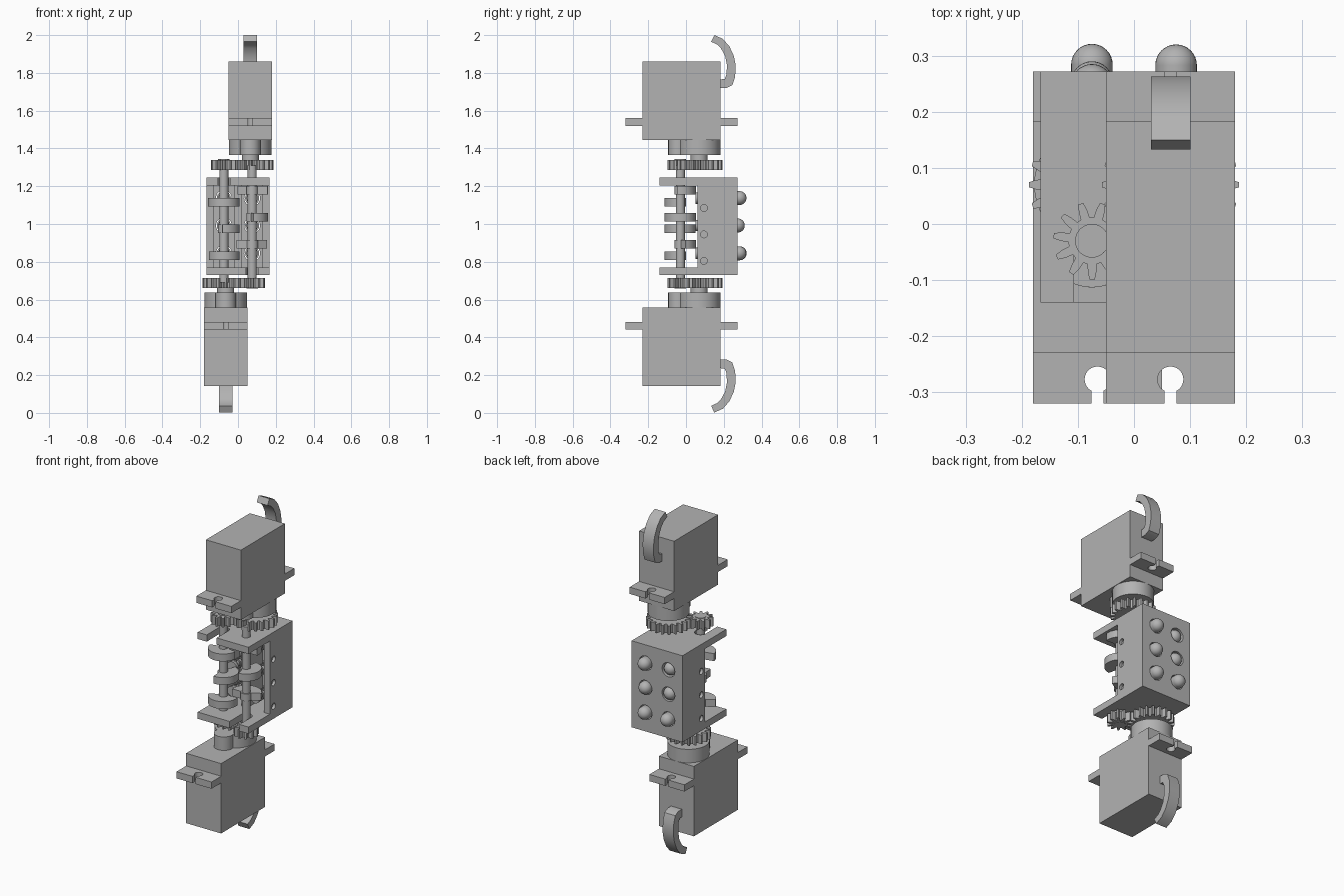
import bpy, bmesh, math
from mathutils import Matrix, Vector

cube = bpy.data.objects.get("Cube")
if cube:
    bpy.data.objects.remove(cube, do_unlink=True)

grey = bpy.data.materials.new("plain_grey")
grey.use_nodes = True
grey.diffuse_color = (0.45, 0.45, 0.45, 1)
grey.node_tree.nodes["Principled BSDF"].inputs["Base Color"].default_value = (0.45, 0.45, 0.45, 1)


def finish(name, mesh):
    mesh.materials.clear()
    mesh.materials.append(grey)
    mesh.shade_smooth()
    mesh.set_sharp_from_angle(angle=math.radians(32))
    ob = bpy.data.objects.new(name, mesh)
    bpy.context.collection.objects.link(ob)
    return ob


def from_bm(name, bm):
    bmesh.ops.recalc_face_normals(bm, faces=bm.faces)
    mesh = bpy.data.meshes.new(name)
    bm.to_mesh(mesh)
    bm.free()
    return finish(name, mesh)


def prism(name, pts, lo, hi, axis="z"):
    """Extrude an outline: (x, y) along z, or (y, z) along x."""
    place = (lambda p, h: (p[0], p[1], h)) if axis == "z" else (lambda p, h: (h, p[0], p[1]))
    bm = bmesh.new()
    face = bm.faces.new([bm.verts.new(place(p, lo)) for p in pts])
    ext = bmesh.ops.extrude_face_region(bm, geom=[face])
    verts = [v for v in ext["geom"] if isinstance(v, bmesh.types.BMVert)]
    bmesh.ops.translate(bm, verts=verts, vec=Vector(place((0, 0), hi - lo)))
    return from_bm(name, bm)


def box(name, x, y, z):
    return prism(name, [(x[0], y[0]), (x[1], y[0]), (x[1], y[1]), (x[0], y[1])], *z)


def arc(cx, cy, r, a0, a1, n=24):
    steps = [math.radians(a0 + (a1 - a0) * i / n) for i in range(n + 1)]
    return [(cx + r * math.cos(a), cy + r * math.sin(a)) for a in steps]


def disc(name, cx, cy, r, lo, hi):
    return prism(name, arc(cx, cy, r, 0, 360, 40)[:-1], lo, hi)


def rod(name, x, z, r, lo, hi, direction="Y"):
    """Cylinder lying along y (at x, z) or along x (at y, z)."""
    bm = bmesh.new()
    bmesh.ops.create_cone(bm, cap_ends=True, segments=32, radius1=r, radius2=r, depth=hi - lo)
    mid = (lo + hi) / 2
    if direction == "Y":
        m = Matrix.Translation((x, mid, z)) @ Matrix.Rotation(math.pi / 2, 4, "X")
    else:
        m = Matrix.Translation((mid, x, z)) @ Matrix.Rotation(math.pi / 2, 4, "Y")
    bm.transform(m)
    return from_bm(name, bm)


def gear(name, cx, cy, root, tip, teeth, lo, hi, phase=0.0):
    pts = []
    pitch = 2 * math.pi / teeth
    for i in range(teeth):
        for frac, r in ((-0.34, root), (-0.24, (root + tip) / 2), (-0.12, tip),
                        (0.12, tip), (0.24, (root + tip) / 2), (0.34, root)):
            a = phase + (i + frac) * pitch
            pts.append((cx + r * math.cos(a), cy + r * math.sin(a)))
    return prism(name, pts, lo, hi)


# Upper drive: servo, gears and hook
SX, SY = 0.065, 0.07        # servo output axis
CX, CY = -0.075, -0.03      # camshaft axis
drive = [box("servo_body", (-0.05, 0.18), (-0.23, 0.183), (1.445, 1.86))]


def flange(name, inner, outer, hole):
    s = 1 if outer > inner else -1
    edge = arc(SX, hole, 0.023, s * 62, s * -242)
    pts = [(-0.05, inner), (-0.05, outer), (SX - 0.011, outer)]
    hole_pts = arc(SX, hole, 0.023, s * 118, s * 422)
    pts += hole_pts + [(SX + 0.011, outer), (0.18, outer), (0.18, inner)]
    return prism(name, pts, 1.52, 1.56)


drive += [
    flange("servo_front_ear", -0.23, -0.32, -0.277),
    flange("servo_back_ear", 0.183, 0.272, 0.23),
    disc("servo_gearbox", SX, SY, 0.113, 1.365, 1.445),
    disc("servo_idler_cover", SX, -0.04, 0.054, 1.365, 1.445),
    disc("servo_output_shaft", SX, SY, 0.045, 1.33, 1.365),
    gear("large_gear", SX, SY, 0.098, 0.122, 20, 1.287, 1.34),
    gear("small_gear", CX, CY, 0.042, 0.069, 11, 1.287, 1.34, 0.15),
    disc("camshaft_tip", CX, CY, 0.03, 1.335, 1.343),
]
hook = [(0.15, 2.0), (0.195, 1.98), (0.23, 1.94), (0.253, 1.89), (0.263, 1.84), (0.26, 1.78),
        (0.245, 1.735), (0.215, 1.72), (0.18, 1.72), (0.18, 1.765), (0.205, 1.768),
        (0.214, 1.79), (0.217, 1.84), (0.207, 1.89), (0.185, 1.93), (0.165, 1.95), (0.133, 1.965)]
drive.append(prism("cable_hook", hook, 0.03, 0.101, "x"))

# Lower drive: the same set turned half a revolution about y
turn = Matrix.Translation((0, 0, 2.002)) @ Matrix.Rotation(math.pi, 4, "Y")
for ob in drive:
    mesh = ob.data.copy()
    mesh.transform(turn)
    finish("lower_" + ob.name, mesh)
    ob.name = "upper_" + ob.name

# Frame: hollow block with slotted bearing plates
W, FRONT, BACK = 0.167, 0.06, 0.272
Z0, Z1 = 0.731, 1.245
ROWS = (1.137, 0.992, 0.845)
block = box("frame_block", (-W, W), (FRONT, BACK), (Z0, Z1))
cutters = []
for s in (-1, 1):
    xs = sorted((s * 0.02, s * 0.13))
    cutters.append(box("cavity_cutter", xs, (0.0, 0.2), (Z0 + 0.04, Z1 - 0.04)))
    for z in ROWS:
        cutters.append(rod("pin_hole_cutter", s * 0.075, z, 0.042, 0.17, 0.3))
    for z in (1.085, 0.945, 0.805):
        ends = sorted((s * 0.15, s * 0.2))
        cutters.append(rod("side_hole_cutter", 0.095, z, 0.018, *ends, "X"))
for c in cutters:
    c.hide_render = True
    mod = block.modifiers.new("cut", "BOOLEAN")
    mod.operation, mod.solver, mod.object = "DIFFERENCE", "EXACT", c
graph = bpy.context.evaluated_depsgraph_get()
cut_mesh = bpy.data.meshes.new_from_object(block.evaluated_get(graph))
for ob in cutters + [block]:
    bpy.data.objects.remove(ob, do_unlink=True)
finish("frame_block", cut_mesh)

for name, s, lo in (("upper_plate", 1, Z1 - 0.04), ("lower_plate", -1, Z0)):
    pts = [(-W, FRONT), (-W, -0.14), (-0.107, -0.14)]
    pts += arc(CX, -0.03, 0.033, 180, 0, 16) + [(-0.042, -0.14), (W, -0.14), (W, FRONT)]
    prism(name, [(s * x, y) for x, y in pts], lo, lo + 0.04)

# Camshafts with half-round cams
cams = {-1: ((1.115, -90), (0.975, -10), (0.832, -75)),
        1: ((1.178, 75), (1.036, 0), (0.893, 105))}
for s, side in ((-1, "right"), (1, "left")):
    x = s * 0.075
    disc(side + "_camshaft", x, CY, 0.024, 0.69, 1.31)
    for z, a in cams[s]:
        outline = arc(x, CY, 0.083, a - 85, a + 85) + arc(x, CY, 0.031, a + 100, a + 260, 12)
        prism(side + "_cam", outline, z - 0.022, z + 0.022)

# Sprung pins with domed tips
reach = {-1: (0.285, 0.29, 0.321), 1: (0.32, 0.311, 0.319)}
for s, side in ((-1, "right"), (1, "left")):
    for z, tip in zip(ROWS, reach[s]):
        x, r = s * 0.075, 0.037
        rod(side + "_pin_stem", x, z, 0.016, 0.055, 0.18)
        rod(side + "_pin_foot", x, z, 0.03, 0.05, 0.065)
        rod(side + "_pin_barrel", x, z, r, 0.17, tip - r)
        bm = bmesh.new()
        bmesh.ops.create_uvsphere(bm, u_segments=32, v_segments=16, radius=r)
        bm.transform(Matrix.Translation((x, tip - r, z)))
        from_bm(side + "_pin_dome", bm)
        curve = bpy.data.curves.new(side + "_spring", "CURVE")
        curve.dimensions, curve.bevel_depth, curve.bevel_resolution = "3D", 0.004, 1
        spline = curve.splines.new("POLY")
        spline.points.add(64)
        for i, p in enumerate(spline.points):
            a = i * math.pi / 8
            p.co = (x + 0.026 * math.cos(a), 0.068 + 0.1 * i / 64, z + 0.026 * math.sin(a), 1)
        curve.materials.append(grey)
        bpy.context.collection.objects.link(bpy.data.objects.new(side + "_spring", curve))
